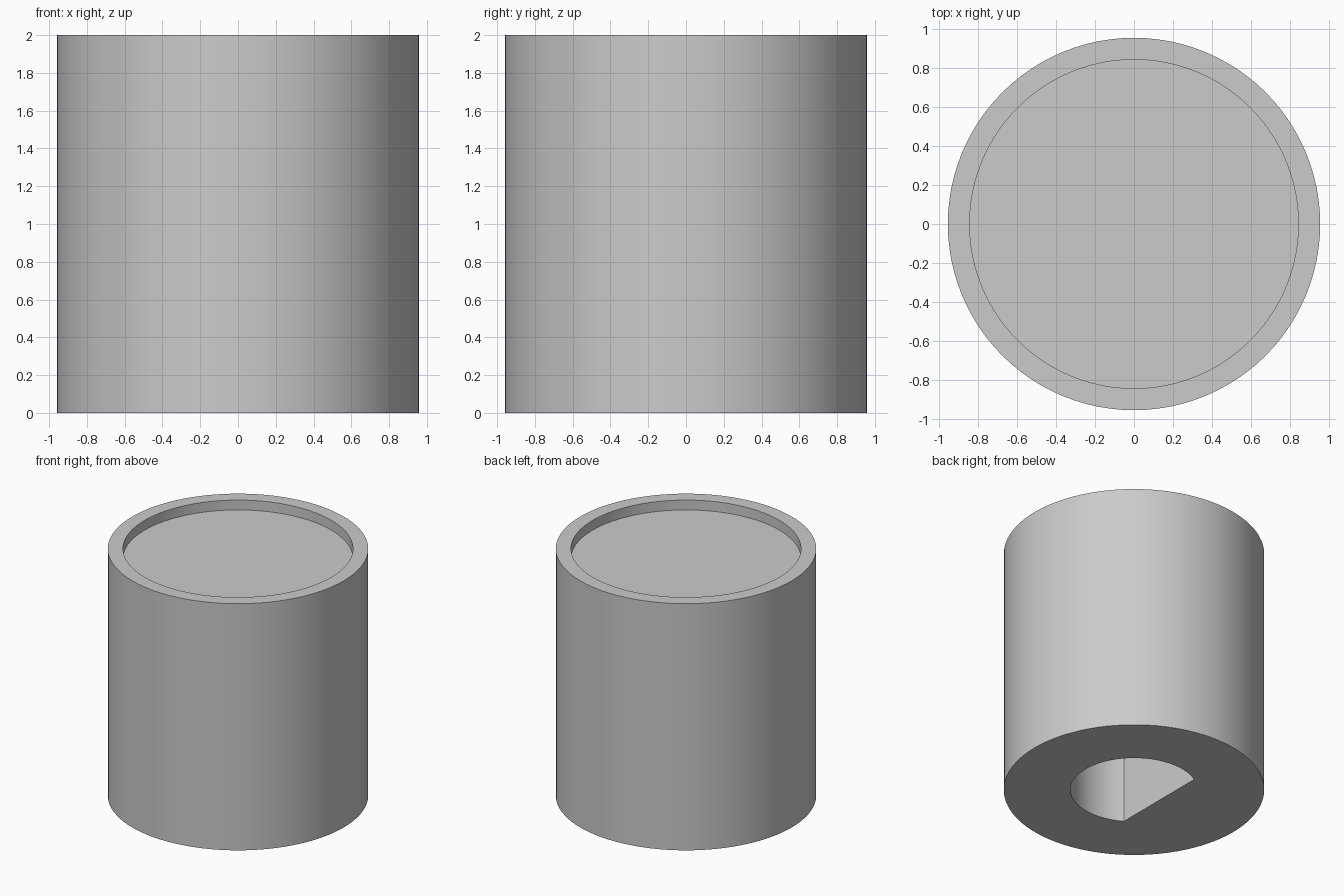
import bpy, bmesh, math

cube = bpy.data.objects.get("Cube")
if cube:
    bpy.data.objects.remove(cube, do_unlink=True)

SEGMENTS = 96
OUTER_R, RECESS_R, BORE_R = 0.957, 0.845, 0.468
HEIGHT, RECESS_DEPTH = 2.0, 0.08
BORE_DEPTH, FLAT_X = 1.55, -0.24

grey = bpy.data.materials.new("light grey")
grey.use_nodes = True
colour = (0.6, 0.6, 0.6, 1)
grey.diffuse_color = colour
grey.node_tree.nodes["Principled BSDF"].inputs["Base Color"].default_value = colour

bm = bmesh.new()


def ring(points, z):
    """Closed loop of vertices at height z."""
    return [bm.verts.new((x, y, z)) for x, y in points]


def wall(a, b):
    """Quads joining two loops of equal length."""
    n = len(a)
    for i in range(n):
        j = (i + 1) % n
        bm.faces.new((a[i], a[j], b[j], b[i]))


def circle(r):
    return [(r * math.cos(math.tau * i / SEGMENTS), r * math.sin(math.tau * i / SEGMENTS))
            for i in range(SEGMENTS)]


# D-shaped bore: an arc closed by a flat on the -x side
end = math.acos(FLAT_X / BORE_R)
steps = SEGMENTS * 2 // 3
d_shape = [(BORE_R * math.cos(a), BORE_R * math.sin(a))
           for a in (-end + 2 * end * i / steps for i in range(steps + 1))]

# Outer wall, rim and shallow top recess
base = ring(circle(OUTER_R), 0)
top = ring(circle(OUTER_R), HEIGHT)
lip = ring(circle(RECESS_R), HEIGHT)
floor = ring(circle(RECESS_R), HEIGHT - RECESS_DEPTH)
wall(base, top)
wall(top, lip)
wall(lip, floor)
bm.faces.new(floor)

# Shaft bore rising from the underside
mouth = ring(d_shape, 0)
bore_end = ring(d_shape, HEIGHT - 0.45 if BORE_DEPTH > HEIGHT else BORE_DEPTH)
wall(mouth, bore_end)
bm.faces.new(bore_end)

# Underside between the outer edge and the bore
open_edges = [e for e in bm.edges if e.is_boundary]
bmesh.ops.triangle_fill(bm, edges=open_edges, use_beauty=True, normal=(0, 0, -1))
bmesh.ops.recalc_face_normals(bm, faces=bm.faces[:])

mesh = bpy.data.meshes.new("knob_body")
bm.to_mesh(mesh)
bm.free()
mesh.materials.append(grey)
knob = bpy.data.objects.new("knob_body", mesh)
bpy.context.collection.objects.link(knob)

bpy.ops.object.select_all(action="DESELECT")
knob.select_set(True)
bpy.context.view_layer.objects.active = knob
bpy.ops.object.shade_smooth_by_angle(angle=math.radians(30))
